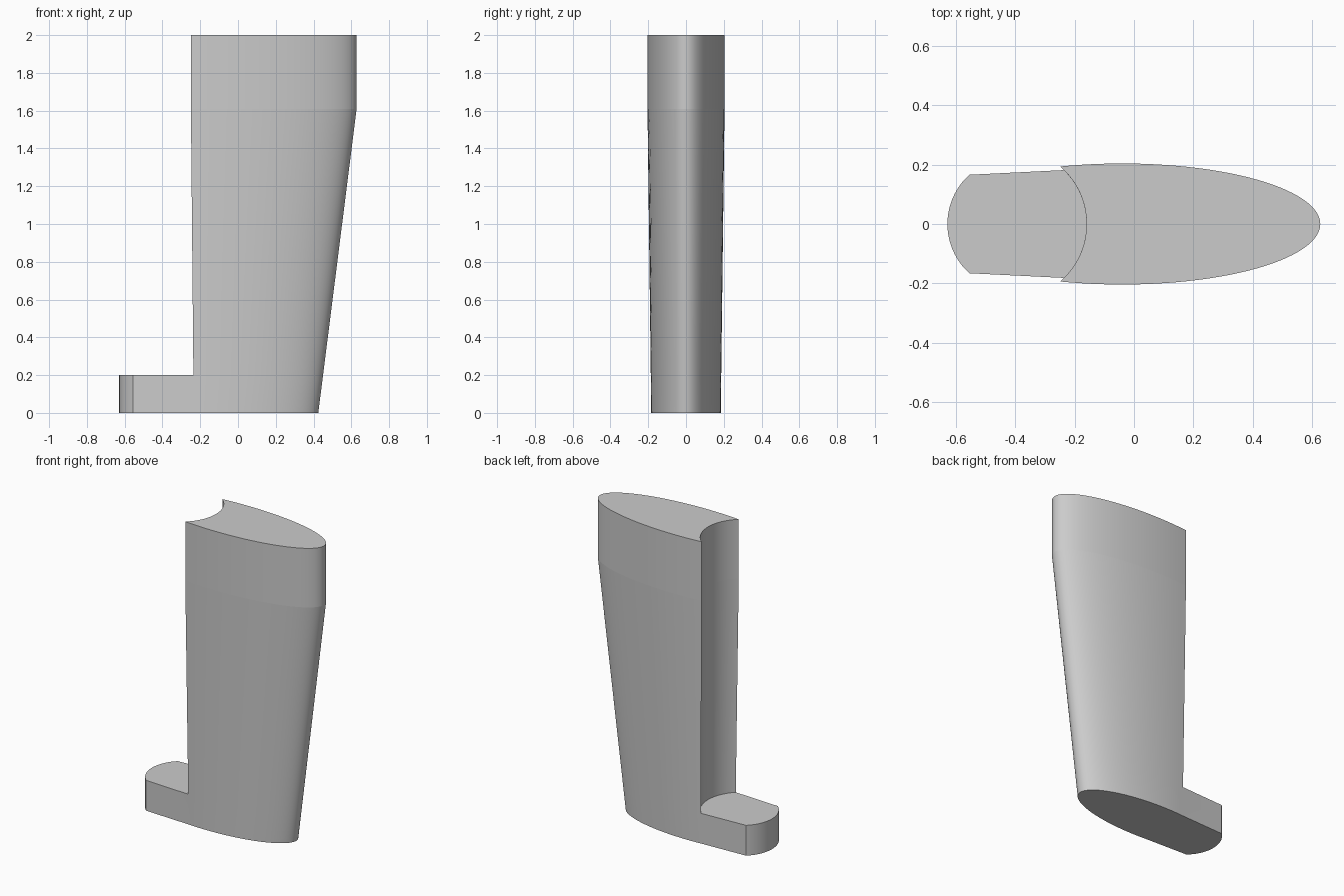
import bpy, bmesh
from math import sin, cos, pi, atan2, sqrt, radians

if "Cube" in bpy.data.objects:
    bpy.data.objects.remove(bpy.data.objects["Cube"])

N_SIDE, N_ARC = 64, 32
ARC_X, ARC_R = -0.415, 0.255          # circle that hollows out the back edge
LEVELS = [0.0, 0.2, 1.61, 2.0]        # floor, foot top, crease, top


def hull_outline(z):
    """Half-ellipse from the +y back corner round the nose to the -y corner."""
    t = min(z / 1.61, 1.0)
    cx = -0.12 + 0.08 * t
    nose = 0.425 + 0.203 * t
    hw = 0.184 + 0.020 * t
    a = nose - cx
    x = -0.24
    for _ in range(30):               # where the ellipse meets the circle
        y = hw * sqrt(1 - ((x - cx) / a) ** 2)
        x = ARC_X + sqrt(ARC_R ** 2 - y ** 2)
    s = atan2(y / hw, (x - cx) / a)
    return [(cx + a * cos(s - 2 * s * i / N_SIDE),
             hw * sin(s - 2 * s * i / N_SIDE)) for i in range(N_SIDE + 1)]


def arc(cx, r, y, side):
    """Inner points of an arc bulging to side, running from -y to +y."""
    s = atan2(y, sqrt(r * r - y * y))
    return [(cx + side * r * cos(-s + 2 * s * i / N_ARC),
             r * sin(-s + 2 * s * i / N_ARC)) for i in range(1, N_ARC)]


bm = bmesh.new()


def verts(points, z):
    return [bm.verts.new((x, y, z)) for x, y in points]


def bridge(lower, upper):
    for i in range(len(lower) - 1):
        bm.faces.new((lower[i], lower[i + 1], upper[i + 1], upper[i]))


outer = [verts(hull_outline(z), z) for z in LEVELS]

# Outer hull wall
for lo, hi in zip(outer, outer[1:]):
    bridge(lo, hi)

# Concave back wall above the foot
back = []
for ring, z in zip(outer[1:], LEVELS[1:]):
    inner = verts(arc(ARC_X, ARC_R, ring[0].co.y, 1), z)
    back.append([ring[-1]] + inner + [ring[0]])
for lo, hi in zip(back, back[1:]):
    bridge(lo, hi)

# Foot extending backwards with a rounded end
tip_r, tip_y = 0.223, 0.166
tip = arc(-0.629 + tip_r, tip_r, tip_y, -1)
corner_x = -0.629 + tip_r - sqrt(tip_r ** 2 - tip_y ** 2)
tip = [(corner_x, -tip_y)] + tip + [(corner_x, tip_y)]
foot = []
for ring, z in zip(outer[:2], LEVELS[:2]):
    foot.append([ring[-1]] + verts(tip, z) + [ring[0]])
bridge(foot[0], foot[1])

# Caps: underside, foot top, column top
bm.faces.new(outer[0] + foot[0][1:-1])
bm.faces.new(foot[1] + back[0][::-1][1:-1])
bm.faces.new(outer[3] + back[2][1:-1])
bmesh.ops.recalc_face_normals(bm, faces=bm.faces)

# Keep the crease below the straight top band crisp
for e in bm.edges:
    if all(abs(v.co.z - LEVELS[2]) < 1e-5 for v in e.verts):
        e.smooth = False

mesh = bpy.data.meshes.new("tapered_fin")
bm.to_mesh(mesh)
bm.free()
fin = bpy.data.objects.new("tapered_fin", mesh)
bpy.context.collection.objects.link(fin)
bpy.context.view_layer.objects.active = fin
fin.select_set(True)
bpy.ops.object.shade_smooth_by_angle(angle=radians(30), keep_sharp_edges=True)
